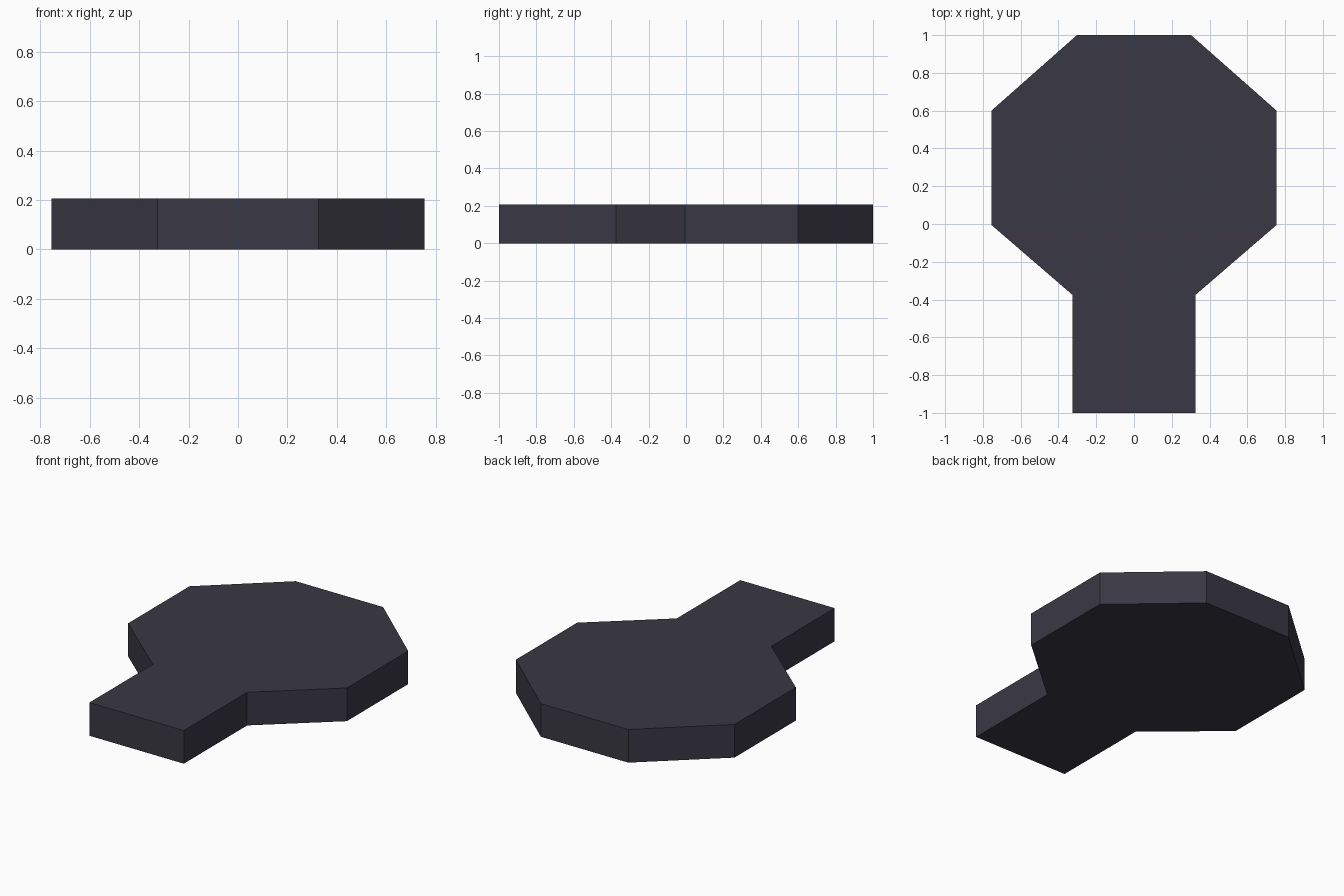
import bpy, bmesh

if "Cube" in bpy.data.objects:
    bpy.data.objects.remove(bpy.data.objects["Cube"])

# Dark slate material
mat = bpy.data.materials.new("dark_slate")
mat.diffuse_color = (0.042, 0.040, 0.058, 1)
mat.use_nodes = True
mat.node_tree.nodes["Principled BSDF"].inputs["Base Color"].default_value = mat.diffuse_color

# Right half of the paddle outline, front to back; left half is mirrored
half = [(0.326, -1.0), (0.326, -0.375), (0.755, -0.005), (0.755, 0.60), (0.302, 1.0)]
outline = half + [(-x, y) for x, y in reversed(half)]

# Flat paddle-shaped plate: octagonal pad with a straight tab
bm = bmesh.new()
base = bm.faces.new([bm.verts.new((x, y, 0)) for x, y in outline])
ext = bmesh.ops.extrude_face_region(bm, geom=[base], use_keep_orig=True)
top = [g for g in ext["geom"] if isinstance(g, bmesh.types.BMVert)]
bmesh.ops.translate(bm, verts=top, vec=(0, 0, 0.207))
bmesh.ops.recalc_face_normals(bm, faces=bm.faces)

mesh = bpy.data.meshes.new("octagonal_plate")
bm.to_mesh(mesh)
bm.free()
mesh.materials.append(mat)
plate = bpy.data.objects.new("octagonal_plate", mesh)
bpy.context.collection.objects.link(plate)
